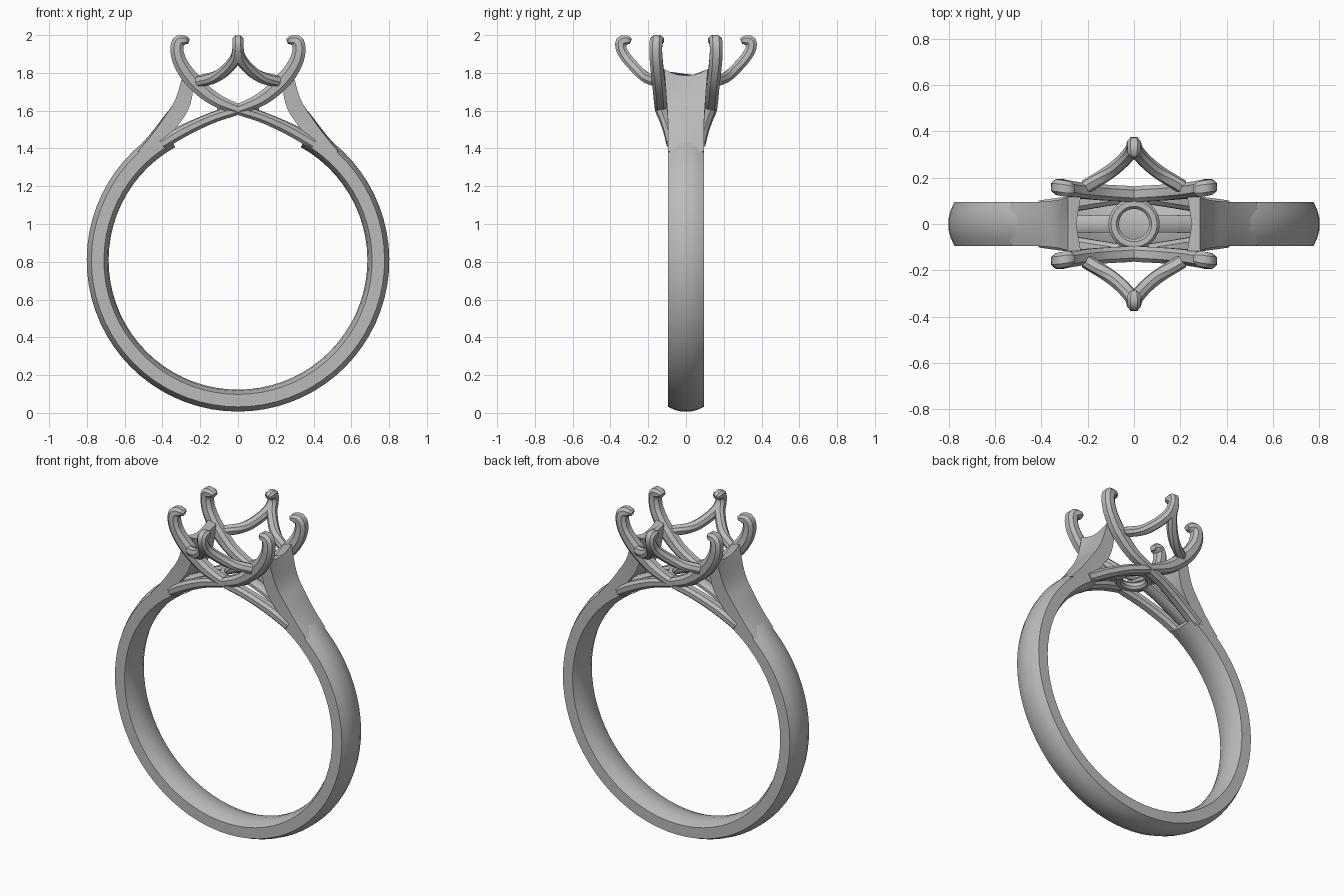
import bpy, bmesh, math
from mathutils import Vector

if "Cube" in bpy.data.objects:
    bpy.data.objects.remove(bpy.data.objects["Cube"])

metal = bpy.data.materials.new("grey_metal")
metal.use_nodes = True
GREY = (0.5, 0.5, 0.5, 1)
metal.diffuse_color = GREY
metal.node_tree.nodes["Principled BSDF"].inputs["Base Color"].default_value = GREY

CENTRE_Z = 0.808


def loft(name, rings, closed=False):
    """Skin a list of equal-length point rings."""
    bm = bmesh.new()
    rows = [[bm.verts.new(p) for p in ring] for ring in rings]
    n = len(rows[0])
    pairs = list(zip(rows, rows[1:]))
    if closed:
        pairs.append((rows[-1], rows[0]))
    for a, b in pairs:
        for i in range(n):
            j = (i + 1) % n
            bm.faces.new((a[i], a[j], b[j], b[i]))
    if not closed:
        bm.faces.new(rows[0])
        bm.faces.new(rows[-1])
    bmesh.ops.recalc_face_normals(bm, faces=bm.faces)
    mesh = bpy.data.meshes.new(name)
    bm.to_mesh(mesh)
    bm.free()
    mesh.materials.append(metal)
    obj = bpy.data.objects.new(name, mesh)
    bpy.context.collection.objects.link(obj)
    bpy.ops.object.select_all(action='DESELECT')
    obj.select_set(True)
    bpy.context.view_layer.objects.active = obj
    bpy.ops.object.shade_smooth_by_angle(angle=math.radians(32))
    return obj


def spline(points, steps=4):
    """Catmull-Rom samples; every component, radii included, is smoothed."""
    pts = [Vector(p) for p in points]
    pts = [pts[0] * 2 - pts[1]] + pts + [pts[-1] * 2 - pts[-2]]
    out = []
    for a, b, c, d in zip(pts, pts[1:], pts[2:], pts[3:]):
        for k in range(steps):
            t = k / steps
            out.append((b * 2 + (c - a) * t + (a * 2 - b * 5 + c * 4 - d) * t ** 2
                        + (b * 3 - a - c * 3 + d) * t ** 3) / 2)
    return out + [pts[-2]]


# Chamfered section shared by all wires: (side, normal)
SECTION = [(1, .45), (.5, 1), (-.5, 1), (-1, .45), (-1, -.45), (-.5, -1), (.5, -1), (1, -.45)]


def wire(name, path, side, width, sx=1, sy=1):
    """Sweep the section along (x, y, z) with half thickness from each 4th value."""
    samples = spline([Vector(p) for p in path])
    pos = [s.xyz for s in samples]
    rings = []
    for i, p in enumerate(pos):
        tangent = (pos[min(i + 1, len(pos) - 1)] - pos[max(i - 1, 0)]).normalized()
        normal = tangent.cross(Vector(side)).normalized()
        across = normal.cross(tangent)
        thick = samples[i].w
        wide = width * min(1, thick / .024)
        ring = [p + across * wide * u + normal * thick * v for u, v in SECTION]
        rings.append([(q.x * sx, q.y * sy, q.z) for q in ring])
    return loft(name, rings)


# Band: domed outside, flat sides, comfort-curved inside, open at the head
profile = [(-.094, .71), (-.094, .776), (-.06, .792), (-.025, .801), (.025, .801), (.06, .792),
           (.094, .776), (.094, .71), (.05, .691), (0, .685), (-.05, .691)]
rings = []
SEGMENTS = 60
for i in range(SEGMENTS + 1):
    a = math.radians(119 + 302 * i / SEGMENTS)
    rings.append([(r * math.cos(a), y, CENTRE_Z + r * math.sin(a)) for y, r in profile])
loft("band", rings)

# Shoulders: outer x, outer z, inner x, inner z, half width, from band to head
stations = spline([Vector(s) for s in (
    (.545, 1.385, .50, 1.37), (.47, 1.47, .40, 1.435), (.40, 1.56, .31, 1.53),
    (.335, 1.65, .25, 1.63), (.285, 1.785, .23, 1.775))])
ACROSS = [i / 3 for i in range(-3, 4)]
for label, sx in (("left", 1), ("right", -1)):
    rings = []
    for i, s in enumerate(stations):
        t = i / (len(stations) - 1)
        half = .094 + .022 * t ** 3
        lift = .035 * t ** 4
        outer = [(sx * (s[0] - .016 * (1 - t) * v * v), half * v, s[1] + lift * v * v)
                 for v in ACROSS]
        inner = [(sx * (s[2] + .02 * t * (1 - abs(v))), half * v, s[3] + lift * v * v)
                 for v in reversed(ACROSS)]
        rings.append(outer + inner)
    loft(label + "_shoulder", rings)

    # Narrow bar from the band to the centre ring
    wire(label + "_centre_bar",
         [(.42, 0, 1.44, .025), (.28, 0, 1.51, .022), (.18, 0, 1.555, .02), (.09, 0, 1.59, .02)],
         (0, 1, 0), .045, sx)

# Each corner strand: hooked prong tip, sweep under the head, rail on the far shoulder
corner = [(.262, .146, 1.966, .014), (.285, .15, 1.973, .025), (.317, .158, 1.962, .033),
          (.322, .16, 1.91, .035), (.298, .155, 1.84, .038), (.235, .145, 1.755, .042),
          (.13, .136, 1.665, .036), (0, .128, 1.607, .028), (-.14, .108, 1.56, .028),
          (-.28, .085, 1.495, .03), (-.40, .068, 1.425, .03)]
# Middle prong: hooked tip that splits into two wires joining the corner strands
middle = [(0, .292, 1.966, .014), (0, .31, 1.972, .024), (0, .342, 1.965, .03),
          (.002, .342, 1.925, .028), (.014, .312, 1.875, .028), (.06, .262, 1.82, .028),
          (.12, .215, 1.778, .028), (.21, .16, 1.755, .028)]
for end, sy in (("front", -1), ("back", 1)):
    for label, sx in (("left", 1), ("right", -1)):
        wire(f"{end}_{label}_prong", corner, (0, 1, 0), .034, sx, sy)
        wire(f"{end}_{label}_gallery_wire", middle, (1, 0, 0), .028, sx, sy)

# Small ring at the base of the head
rings = []
for i in range(32):
    a = math.tau * i / 32
    rings.append([((.088 + .023 * u) * math.cos(a), (.088 + .023 * u) * math.sin(a),
                   1.602 + .024 * v) for u, v in SECTION])
loft("base_ring", rings, closed=True)
